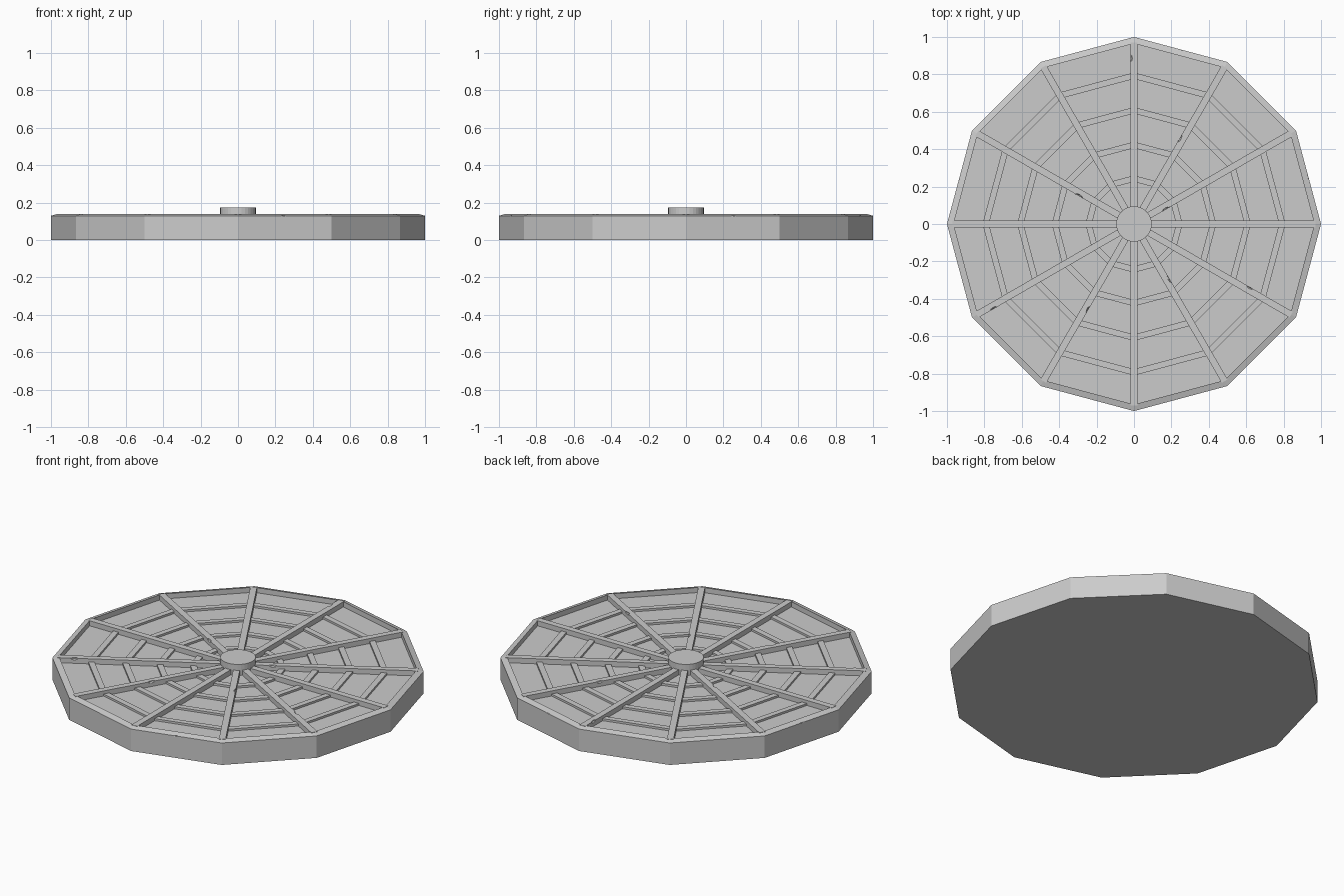
import bpy, bmesh, math, random
from mathutils import Matrix, Vector, Euler

cube = bpy.data.objects.get("Cube")
if cube:
    bpy.data.objects.remove(cube, do_unlink=True)

random.seed(4)
SIDES = 12
STEP = 2 * math.pi / SIDES
FLOOR, EDGE, TOP = 0.11, 0.13, 0.14
RIM = 0.965


def finish(name, bm):
    bmesh.ops.remove_doubles(bm, verts=bm.verts, dist=1e-5)
    bmesh.ops.recalc_face_normals(bm, faces=bm.faces)
    mesh = bpy.data.meshes.new(name)
    bm.to_mesh(mesh)
    bm.free()
    obj = bpy.data.objects.new(name, mesh)
    bpy.context.collection.objects.link(obj)
    return obj


def lathe(name, profile, closed=False, sides=SIDES):
    """Turn an (r, z) profile around z into a faceted solid."""
    bm = bmesh.new()
    pts = [bm.verts.new((r, 0, z)) for r, z in profile]
    edges = [bm.edges.new(p) for p in zip(pts, pts[1:])]
    if closed:
        edges.append(bm.edges.new((pts[-1], pts[0])))
    bmesh.ops.spin(bm, geom=pts + edges, cent=(0, 0, 0), axis=(0, 0, 1),
                   angle=2 * math.pi, steps=sides)
    return finish(name, bm)


# Twelve-sided tray with a raised, outward-sloping rim
tray = lathe("tray", [(0, 0), (1, 0), (1, EDGE), (RIM, TOP), (RIM, FLOOR), (0, FLOOR)])

# Low concentric battens
for i, r in enumerate((0.26, 0.44, 0.625, 0.81)):
    inner, low, high = r - 0.034, FLOOR - 0.01, FLOOR + 0.012
    lathe(f"batten_ring_{i + 1}", [(inner, low), (r, low), (r, high), (inner, high)], closed=True)

# Radial spokes
spokes = []
for i in range(SIDES):
    bm = bmesh.new()
    bmesh.ops.create_cube(bm, size=1)
    bmesh.ops.scale(bm, vec=(0.92, 0.036, 0.045), verts=bm.verts)
    bmesh.ops.translate(bm, vec=(0.51, 0, TOP - 0.0225), verts=bm.verts)
    bmesh.ops.rotate(bm, cent=(0, 0, 0), matrix=Matrix.Rotation(i * STEP, 3, 'Z'), verts=bm.verts)
    spokes.append(finish(f"spoke_{i + 1}", bm))

# Centre hub
lathe("hub", [(0, 0.1), (0.095, 0.1), (0.095, 0.175), (0, 0.175)], sides=32)


# Small worn chips in the rim and spokes
def chip(target, radius, angle, z, size):
    bm = bmesh.new()
    bmesh.ops.create_icosphere(bm, subdivisions=1, radius=1)
    bmesh.ops.scale(bm, vec=size, verts=bm.verts)
    tilt = Euler((random.uniform(-0.3, 0.3), 0, angle + random.uniform(-0.1, 0.1)))
    place = Vector((radius * math.cos(angle), radius * math.sin(angle), z))
    bmesh.ops.transform(bm, matrix=Matrix.Translation(place) @ tilt.to_matrix().to_4x4(), verts=bm.verts)
    cutter = finish("chip_cutter", bm)
    cutter.hide_render = True
    cutter.hide_set(True)
    mod = target.modifiers.new("chip", 'BOOLEAN')
    mod.operation, mod.solver, mod.object = 'DIFFERENCE', 'EXACT', cutter


for side in (0, 2, 5, 9):
    chip(tray, 0.985, (side + 0.5) * STEP, EDGE + 0.005, (0.025, 0.08, 0.014))

for index, radius in ((1, 0.19), (2, 0.52), (3, 0.89), (5, 0.33),
                      (7, 0.88), (8, 0.52), (10, 0.35), (11, 0.71)):
    angle = index * STEP
    side = random.choice((-1, 1)) * 0.017 / radius
    chip(spokes[index], radius, angle + side, TOP, (0.025, 0.009, 0.012))
